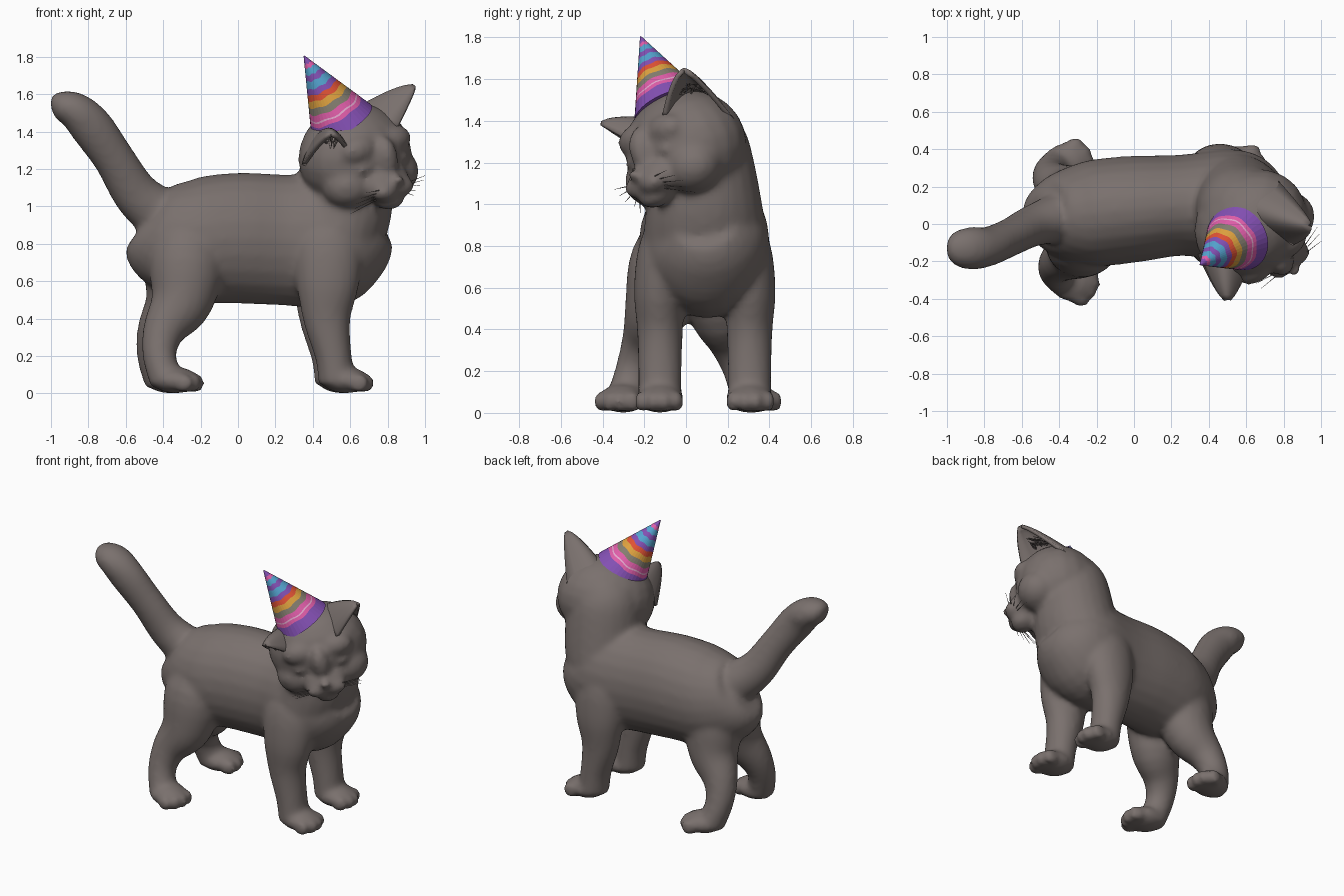
import bpy, bmesh, math, random
from mathutils import Vector, Matrix

if "Cube" in bpy.data.objects:
    bpy.data.objects.remove(bpy.data.objects["Cube"])

random.seed(4)
V = Vector


def material(name, rgb):
    m = bpy.data.materials.new(name)
    m.diffuse_color = (*[(c / 255) ** 2.2 for c in rgb], 1)
    m.use_nodes = True
    m.node_tree.nodes["Principled BSDF"].inputs["Base Color"].default_value = m.diffuse_color
    return m


fur = material("grey fur", (121, 112, 109))
purple = material("purple", (132, 82, 180))
pink = material("pink", (226, 95, 170))
pale = material("pale pink", (238, 175, 215))
stone = material("stone grey", (132, 126, 112))
gold = material("gold", (224, 162, 66))
red = material("orange red", (226, 84, 56))
blue = material("sky blue", (86, 164, 208))


def make(name, bm, mats, smooth=True):
    bmesh.ops.recalc_face_normals(bm, faces=bm.faces)
    me = bpy.data.meshes.new(name)
    bm.to_mesh(me)
    bm.free()
    for p in me.polygons:
        p.use_smooth = smooth
    for m in mats:
        me.materials.append(m)
    ob = bpy.data.objects.new(name, me)
    bpy.context.collection.objects.link(ob)
    return ob


def spline(rows, steps=4):
    """Catmull-Rom through rows of numbers."""
    p = [rows[0]] + list(rows) + [rows[-1]]
    out = []
    for i in range(1, len(p) - 2):
        for k in range(steps):
            t = k / steps
            out.append([0.5 * (2 * b + (c - a) * t + (2 * a - 5 * b + 4 * c - d) * t * t
                               + (3 * b - a - 3 * c + d) * t ** 3)
                        for a, b, c, d in zip(*p[i - 1:i + 3])])
    return out + [list(rows[-1])]


def loft(bm, rows, n=24):
    """Closed tube; each row is x, y, z, half width along y, other half width."""
    rows = spline(rows)
    rings = []
    for i, r in enumerate(rows):
        a, b = rows[max(i - 1, 0)], rows[min(i + 1, len(rows) - 1)]
        t = (V(b[:3]) - V(a[:3])).normalized()
        side = (V((0, 1, 0)) - t * t.y).normalized()
        other = t.cross(side)
        rings.append([bm.verts.new(V(r[:3]) + side * r[3] * math.cos(q) + other * r[4] * math.sin(q))
                      for q in (2 * math.pi * k / n for k in range(n))])
    for a, b in zip(rings, rings[1:]):
        for k in range(n):
            bm.faces.new((a[k], a[(k + 1) % n], b[(k + 1) % n], b[k]))
    bm.faces.new(rings[0][::-1])
    bm.faces.new(rings[-1])


def blob(bm, c, r, frame=Matrix.Identity(4)):
    m = frame @ Matrix.Translation(c) @ Matrix.Diagonal((*r, 1))
    bmesh.ops.create_uvsphere(bm, u_segments=20, v_segments=12, radius=1, matrix=m)


def strand(bm, a, b, r=0.004):
    """Thin tapered hair from a to b."""
    a, b = V(a), V(b)
    rot = V((0, 0, 1)).rotation_difference(b - a).to_matrix().to_4x4()
    bmesh.ops.create_cone(bm, cap_ends=True, segments=4, radius1=r, radius2=r * 0.3,
                          depth=(b - a).length, matrix=Matrix.Translation((a + b) / 2) @ rot)


# head frame: local x to the near ear, y out of the face, z to the crown
F = V((0.64, -0.74, -0.2)).normalized()
L = -V((0.70, 0.60, 0.22))
L = (L - F * L.dot(F)).normalized()
U = L.cross(F)
head = Matrix.Translation((0.625, 0.0, 1.27)) @ Matrix((L, F, U)).transposed().to_4x4()

body = bmesh.new()
# torso
loft(body, [(-.51, .05, .90, .11, .14), (-.44, .05, .86, .21, .26), (-.25, .055, .82, .28, .33),
            (0, .08, .83, .285, .35), (.25, .10, .82, .27, .35), (.5, .10, .82, .30, .36),
            (.64, .10, .86, .27, .27), (.735, .09, .92, .16, .16)])
# neck
loft(body, [(.48, .09, .70, .305, .24), (.555, .09, .95, .285, .26),
            (.575, .09, 1.10, .255, .255), (.59, .06, 1.30, .235, .24), (.62, .05, 1.42, .18, .17)])
# tail
loft(body, [(-.38, .04, .93, .14, .15), (-.54, -.01, 1.06, .11, .125), (-.66, -.07, 1.25, .10, .11),
            (-.78, -.12, 1.42, .105, .115), (-.87, -.13, 1.51, .115, .10),
            (-.96, -.13, 1.54, .09, .075), (-1.0, -.13, 1.54, .04, .035)])


def paw(x, y, yaw):
    m = Matrix.Translation((x, y, 0)) @ Matrix.Rotation(yaw, 4, 'Z')
    blob(body, (0, 0, .07), (.13, .115, .07), m)
    for k in (-1.5, -.5, .5, 1.5):
        blob(body, (.105 - .013 * k * k, k * .056, .055), (.054, .034, .053), m)


# legs: near side s = -1, far side s = 1; tops taper inside the torso
for s, fx, fy, hx, hy in ((-1, 0, -.125, 0, -.07), (1, -.02, .305, -.03, .09)):
    loft(body, [(.47 + fx, fy - s * .10, 1.02, .06, .1), (.48 + fx, fy - s * .035, .82, .125, .18),
                (.48 + fx, fy, .6, .125, .17), (.475 + fx, fy, .4, .11, .128),
                (.51 + fx, fy, .2, .105, .098), (.53 + fx, fy, .06, .105, .1)])
    paw(.575 + fx, fy, s * .05)
    loft(body, [(-.27 + hx, hy - s * .06, 1.0, .08, .1), (-.27 + hx, hy + s * .02, .75, .17, .2),
                (-.30 + hx, hy + s * .07, .5, .155, .17), (-.395 + hx, hy + s * .13, .34, .11, .115),
                (-.42 + hx, hy + s * .18, .2, .09, .09), (-.38 + hx, hy + s * .22, .06, .095, .09)])
    paw(-.335 + hx, hy + s * .23, s * .35)

# head: skull, muzzle, nose, chin, bridge, then paired cheeks, brows, pads and lids
for c, r in (((0, 0, 0), (.32, .28, .28)), ((0, .24, -.10), (.15, .11, .10)),
             ((0, .36, -.06), (.034, .03, .025)), ((0, .27, -.19), (.08, .08, .05)),
             ((0, .24, .03), (.07, .09, .13))):
    blob(body, c, r, head)
for s in (-1, 1):
    for c, r in (((s * .15, .12, -.1), (.15, .14, .13)), ((s * .11, .18, .1), (.12, .08, .08)),
                 ((s * .055, .31, -.12), (.075, .06, .055)), ((s * .12, .235, .01), (.06, .03, .025))):
        blob(body, c, r, head)
ob = make("cat_body", body, [fur])
mod = ob.modifiers.new("blend", 'REMESH')
mod.mode = 'VOXEL'
mod.voxel_size = 0.018
mod.use_smooth_shade = True
mod = ob.modifiers.new("relax", 'SMOOTH')
mod.factor = 0.5
mod.iterations = 8


# ears: curved triangular cups with hair tufts inside
def ear(name, base, tip, side, back, n=10):
    base, tip, side, back = map(V, (base, tip, side, back))

    def at(t, a):
        w = (1 - t) ** 0.7
        return base.lerp(tip, t) + side * a * w + back * (1 - a * a) * w

    bm = bmesh.new()
    g = [[bm.verts.new(at(i / n * .98, j / n * 2 - 1)) for j in range(n + 1)] for i in range(n + 1)]
    for i in range(n):
        for j in range(n):
            bm.faces.new((g[i][j], g[i][j + 1], g[i + 1][j + 1], g[i + 1][j]))
    e = make(name, bm, [fur])
    m = e.modifiers.new("thickness", 'SOLIDIFY')
    m.thickness = 0.022
    m.offset = 0
    bm = bmesh.new()
    for _ in range(22):
        a = random.uniform(-.6, .6)
        t = random.uniform(.3, .5)
        strand(bm, at(t, a) - back * .15, at(t + .15, a * .4) - back * random.uniform(.3, .6), .006)
    make(name + "_tuft", bm, [fur])


ear("near_ear", (.49, -.16, 1.23), (.50, -.41, 1.38), (.14, 0, .01), (-.02, .03, .17))
ear("far_ear", (.81, .06, 1.41), (.95, -.01, 1.64), (-.04, .165, -.01), (-.17, .01, .11))

# whiskers
bm = bmesh.new()
for s in (-1, 1):
    for k in range(5):
        a = head @ V((s * .09, .33 - .01 * k, -.10 - .015 * k))
        b = head @ V((s * (.21 + .01 * (k % 3)), .33 - .03 * k, -.09 - .035 * k))
        strand(bm, a, b, .003)
make("whiskers", bm, [fur], False)

# party hat: wavy coloured bands on a cone
bands = [(.16, purple), (.21, pink), (.23, pale), (.30, pink), (.38, stone), (.46, gold), (.53, red),
         (.60, purple), (.69, blue), (.76, purple), (.84, blue), (.89, pink), (.985, purple)]
mats = [purple, pink, pale, stone, gold, red, blue]
centre, apex = V((.555, -.075, 1.45)), V((.35, -.22, 1.81))
axis = apex - centre
u = axis.orthogonal().normalized()
w = axis.normalized().cross(u)
bm = bmesh.new()
N, prev = 40, None
for h, m in [(0, None)] + bands:
    ring = []
    for k in range(N):
        q = 2 * math.pi * k / N
        f = h + (0.008 * math.sin(7 * q + 9 * h) if 0 < h < .95 else 0)
        ring.append(bm.verts.new(centre + axis * f + (u * math.cos(q) + w * math.sin(q)) * .183 * (1 - f)))
    if prev:
        for k in range(N):
            face = bm.faces.new((prev[k], prev[(k + 1) % N], ring[(k + 1) % N], ring[k]))
            face.material_index = mats.index(m)
    else:
        bm.faces.new(ring[::-1])
    prev = ring
bm.faces.new(prev)
make("party_hat", bm, mats, False)
